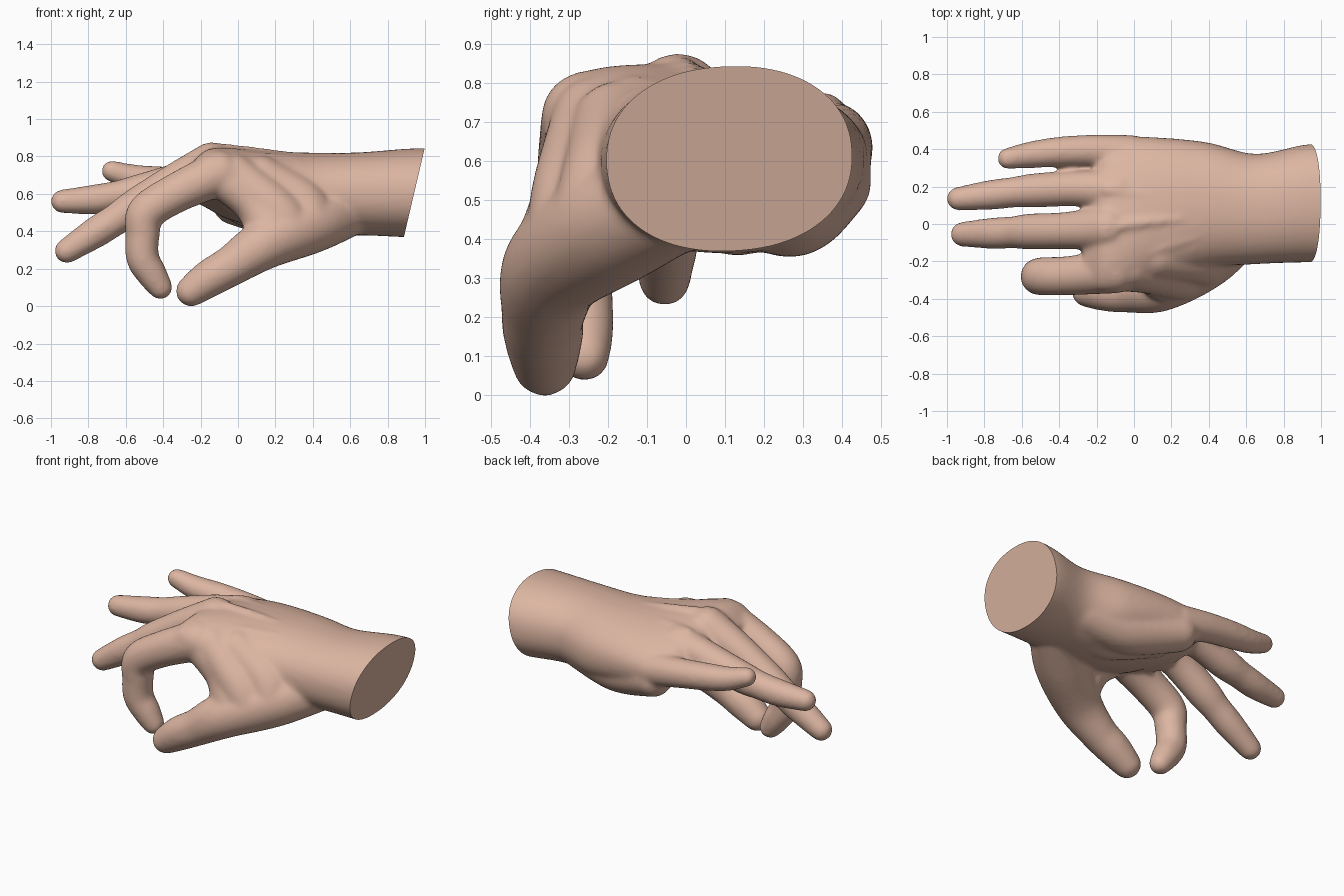
import bpy, bmesh, math
from mathutils import Vector, Matrix

if "Cube" in bpy.data.objects:
    bpy.data.objects.remove(bpy.data.objects["Cube"])

skin = bpy.data.materials.new("skin")
skin.diffuse_color = (0.72, 0.465, 0.36, 1)
skin.use_nodes = True
skin.node_tree.nodes["Principled BSDF"].inputs["Base Color"].default_value = skin.diffuse_color


def spline(keys, steps):
    """Catmull-Rom interpolation through tuples of any length."""
    k = [Vector(p) for p in keys]
    k = [k[0]] + k + [k[-1]]
    out = []
    for i in range(1, len(k) - 2):
        a, b, c, d = k[i - 1:i + 3]
        for s in range(steps):
            t = s / steps
            out.append(0.5 * (2 * b + (c - a) * t + (2 * a - 5 * b + 4 * c - d) * t * t
                              + (3 * b - a - 3 * c + d) * t ** 3))
    return out + [k[-1]]


def sweep(bm, keys, steps=11, grow=0.007):
    """Round limb: overlapping balls along a path of (x, y, z, radius)."""
    for p in spline(keys, steps):
        bmesh.ops.create_icosphere(bm, subdivisions=3, radius=p[3] + grow,
                                   matrix=Matrix.Translation(p[:3]))


def loft(bm, sections, n=40, power=2.2):
    """Palm body: rounded sections (x, y, z, half width, half height, roll)."""
    rings = []
    for x, yc, zc, hw, hh, roll in spline(sections, 6):
        ring = []
        for i in range(n):
            a = math.tau * i / n
            c, s = math.cos(a), math.sin(a)
            dy = hw * math.copysign(abs(c) ** (2 / power), c)
            dz = hh * math.copysign(abs(s) ** (2 / power), s)
            ring.append(bm.verts.new((x, yc + dy * math.cos(roll) - dz * math.sin(roll),
                                      zc + dy * math.sin(roll) + dz * math.cos(roll))))
        rings.append(ring)
    faces = [bm.faces.new(rings[0]), bm.faces.new(rings[-1])]
    for r0, r1 in zip(rings, rings[1:]):
        for i in range(n):
            j = (i + 1) % n
            faces.append(bm.faces.new((r0[i], r0[j], r1[j], r1[i])))
    bmesh.ops.recalc_face_normals(bm, faces=faces)


def finish(obj, angle):
    bpy.ops.object.select_all(action='DESELECT')
    obj.select_set(True)
    bpy.context.view_layer.objects.active = obj
    bpy.ops.object.shade_smooth_by_angle(angle=math.radians(angle))


# Digits, base to tip: path points with radius
digits = {
    "thumb": [(.64, .02, .52, .12), (.40, -.18, .44, .15), (.15, -.33, .335, .13),
              (-.03, -.365, .22, .103), (-.15, -.365, .15, .095), (-.25, -.362, .08, .076)],
    "index": [(-.10, -.25, .71, .115), (-.33, -.275, .605, .1), (-.49, -.28, .50, .096),
              (-.51, -.28, .38, .085), (-.51, -.275, .26, .082), (-.46, -.265, .17, .074),
              (-.415, -.26, .1, .058)],
    "middle": [(-.14, -.02, .755, .115), (-.35, -.035, .655, .094), (-.55, -.04, .53, .09),
               (-.65, -.045, .465, .079), (-.76, -.05, .395, .077), (-.915, -.055, .295, .06)],
    "ring": [(-.08, .18, .71, .108), (-.30, .19, .675, .09), (-.52, .18, .615, .086),
             (-.64, .17, .59, .076), (-.77, .155, .57, .073), (-.938, .135, .56, .057)],
    "little": [(-.02, .37, .61, .1), (-.20, .39, .64, .083), (-.40, .385, .665, .075),
               (-.55, .37, .685, .065), (-.675, .35, .722, .05)],
}

bm = bmesh.new()
# Wrist and palm
loft(bm, [(1.12, .11, .605, .317, .237, .04), (.92, .11, .605, .315, .237, .04),
          (.65, .08, .60, .295, .222, .02), (.40, .10, .592, .335, .228, -.02),
          (.15, .08, .62, .382, .208, -.07), (-.05, .05, .655, .415, .18, -.15),
          (-.17, .02, .68, .385, .14, -.16), (-.27, -.07, .66, .26, .075, -.12)])
for path in digits.values():
    sweep(bm, path)
# Heel of the palm
sweep(bm, [(.55, .22, .54, .14), (.28, .27, .50, .14), (-.02, .36, .55, .11)])
sweep(bm, [(.55, .1, .52, .13), (.32, .14, .49, .125), (.05, .25, .55, .12)])
# Web from the back of the hand to the thumb
sweep(bm, [(-.06, -.25, .67, .105), (.09, -.26, .55, .11), (.17, -.29, .42, .125)])
sweep(bm, [(-.02, -.23, .70, .11), (.19, -.26, .52, .13), (.27, -.27, .42, .13)])
sweep(bm, [(.12, -.17, .68, .12), (.33, -.18, .55, .135), (.38, -.2, .45, .14)])
sweep(bm, [(.3, -.08, .66, .13), (.48, -.09, .55, .135), (.5, -.1, .49, .13)])
# Tendons on the back of the hand
for y0, z0, y1 in ((-.25, .785, -.02), (-.02, .84, .05), (.18, .79, .12)):
    sweep(bm, [(-.14, y0, z0, .03), (.12, (y0 + y1) / 2, z0 * .5 + .395, .026),
               (.5, y1, .765, .02)], 16)
mesh = bpy.data.meshes.new("hand")
bm.to_mesh(mesh)
bm.free()
hand = bpy.data.objects.new("hand", mesh)
bpy.context.collection.objects.link(hand)

# Fuse into one skin
rm = hand.modifiers.new("fuse", 'REMESH')
rm.mode = 'VOXEL'
rm.voxel_size = 0.012
sm = hand.modifiers.new("soften", 'SMOOTH')
sm.factor = 0.5
sm.iterations = 16
dg = bpy.context.evaluated_depsgraph_get()
fused = bpy.data.meshes.new_from_object(hand.evaluated_get(dg))
hand.modifiers.clear()
hand.data = fused

# Slanted cut through the forearm
bm = bmesh.new()
bm.from_mesh(fused)
bmesh.ops.bisect_plane(bm, geom=bm.verts[:] + bm.edges[:] + bm.faces[:],
                       plane_co=(.942, 0, .605), plane_no=(1, 0, -.234), clear_outer=True)
bmesh.ops.holes_fill(bm, edges=[e for e in bm.edges if e.is_boundary], sides=0)
bmesh.ops.recalc_face_normals(bm, faces=bm.faces[:])
bm.to_mesh(fused)
bm.free()
fused.materials.clear()
fused.materials.append(skin)
finish(hand, 45)

# Fingernails: flattened domes on the back of each tip
for name, path in digits.items():
    tip, prev = Vector(path[-1][:3]), Vector(path[-2][:3])
    r = path[-1][3]
    along = (tip - prev).normalized()
    back = Vector({"thumb": (-.3, -.8, .4), "index": (-1, 0, 0)}.get(name, (0, 0, 1)))
    back = (back - along * back.dot(along)).normalized()
    side = back.cross(along)
    pos = tip + back * r * .68 - along * r * .15
    basis = Matrix((along * r * .8, side * r * .72, back * r * .36)).transposed().to_4x4()
    bm = bmesh.new()
    bmesh.ops.create_icosphere(bm, subdivisions=4, radius=1,
                               matrix=Matrix.Translation(pos) @ basis)
    bmesh.ops.recalc_face_normals(bm, faces=bm.faces[:])
    m = bpy.data.meshes.new(name + "_nail")
    bm.to_mesh(m)
    bm.free()
    m.materials.append(skin)
    nail = bpy.data.objects.new(name + "_nail", m)
    bpy.context.collection.objects.link(nail)
    finish(nail, 60)
